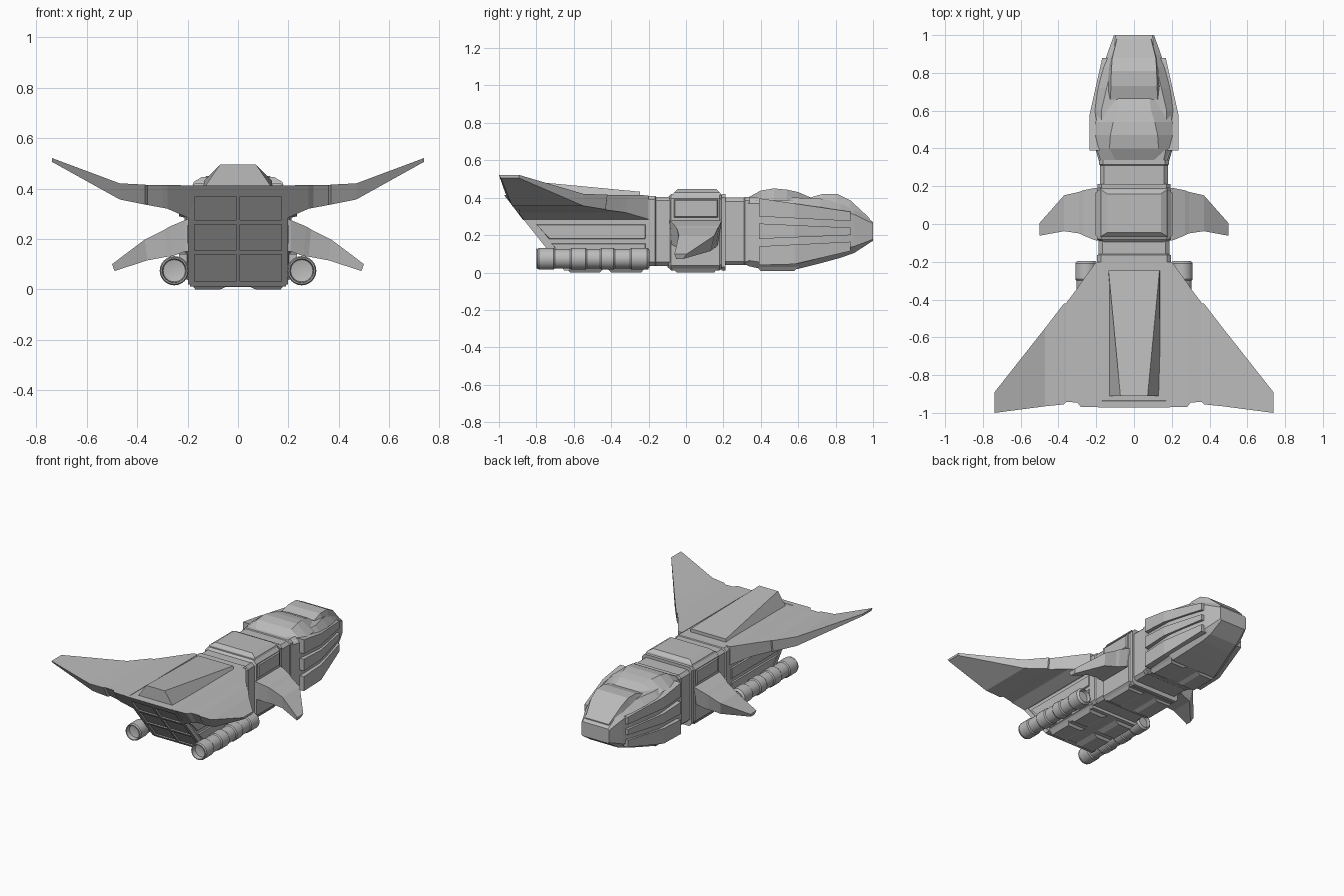
import bpy, bmesh, math
from mathutils import Vector

if "Cube" in bpy.data.objects:
    bpy.data.objects.remove(bpy.data.objects["Cube"])

grey = bpy.data.materials.new("hull_grey")
grey.diffuse_color = (0.5, 0.5, 0.5, 1)
grey.use_nodes = True
grey.node_tree.nodes["Principled BSDF"].inputs["Base Color"].default_value = grey.diffuse_color


def finish(name, bm):
    bmesh.ops.recalc_face_normals(bm, faces=bm.faces)
    me = bpy.data.meshes.new(name)
    bm.to_mesh(me)
    bm.free()
    me.materials.append(grey)
    ob = bpy.data.objects.new(name, me)
    bpy.context.collection.objects.link(ob)
    return ob


def loft(name, rings, both=False):
    """Skin a row of equal-length point rings, optionally mirrored in x."""
    bm = bmesh.new()
    for s in ((1, -1) if both else (1,)):
        rows = [[bm.verts.new((s * x, y, z)) for x, y, z in r] for r in rings]
        n = len(rows[0])
        for a, b in zip(rows, rows[1:]):
            for i in range(n):
                j = (i + 1) % n
                bm.faces.new((a[i], a[j], b[j], b[i]))
        bm.faces.new(rows[0])
        bm.faces.new(rows[-1])
    return finish(name, bm)


def octagon(y, w, z0, z1, c):
    """Chamfered rectangle across the hull."""
    return [(w, y, z0 + c), (w, y, z1 - c), (w - c, y, z1), (c - w, y, z1),
            (-w, y, z1 - c), (-w, y, z0 + c), (c - w, y, z0), (w - c, y, z0)]


def trapezoid(y, wb, wt, z0, z1):
    return [(-wb, y, z0), (-wt, y, z1), (wt, y, z1), (wb, y, z0)]


def flat_rect(x0, x1, y0, y1, z):
    return [(x0, y0, z), (x1, y0, z), (x1, y1, z), (x0, y1, z)]


def side_rect(x, y0, y1, z0, z1):
    return [(x, y0, z0), (x, y1, z0), (x, y1, z1), (x, y0, z1)]


# Necks between the hull blocks
loft("rear_neck", [octagon(y, w, .035, z, .02) for y, w, z in
                   ((-.22, .195, .41), (-.165, .195, .41), (-.16, .188, .405), (-.08, .188, .405))])
loft("front_neck", [octagon(y, w, .04, z, .02) for y, w, z in
                    ((.18, .18, .40), (.31, .18, .40), (.315, .185, .405), (.34, .185, .405))])

# Middle block with lip, roof hatch and side panels
block = ((-.10, .17, .03, .40, .02), (-.08, .197, .012, .42, .025),
         (.18, .197, .012, .42, .025), (.19, .19, .02, .415, .025))
loft("middle_block", [octagon(*r) for r in block])
loft("middle_lip", [octagon(y, .192, .01, .42, .02) for y in (.19, .212)])
loft("roof_hatch", [flat_rect(-.18, .18, -.07, .188, .415), flat_rect(-.175, .175, -.065, .182, .427),
                    flat_rect(-.142, .142, -.045, .16, .447)])
loft("middle_side_panel", [side_rect(.19, -.07, .175, .29, .395),
                           side_rect(.205, -.06, .165, .30, .385)], True)

# Nose
nose = ((.33, .185, .035, .40, .03), (.40, .205, .02, .405, .035),
        (.60, .213, .02, .40, .04), (.72, .19, .05, .395, .045), (.83, .163, .08, .375, .045),
        (.90, .142, .105, .345, .035), (1.0, .106, .17, .27, .008))
loft("nose", [octagon(*r) for r in nose])

# Canopy and hood
canopy = ((.32, .17, .09, .39, .395), (.40, .20, .13, .385, .438), (.47, .205, .125, .385, .45),
          (.54, .205, .11, .385, .443), (.60, .18, .09, .38, .43), (.68, .13, .08, .38, .395))
loft("canopy", [trapezoid(*r) for r in canopy])
hood = ((.66, .155, .125, .36, .40), (.73, .15, .122, .36, .42), (.81, .14, .12, .34, .42),
        (.88, .128, .115, .30, .385), (.98, .098, .09, .26, .292))
loft("hood", [trapezoid(*r) for r in hood])

# Three tapering armour strips on each side of the nose
for i, (a0, a1, b0, b1) in enumerate(((.30, .397, .275, .325), (.18, .262, .20, .24), (.04, .14, .115, .165))):
    rings = []
    for y, xi, xo, t in ((.39, .17, .235, 0), (.58, .19, .235, .39), (.88, .12, .168, 1)):
        z0, z1 = a0 + (b0 - a0) * t, a1 + (b1 - a1) * t
        if i == 2 and t == .39:
            z0 = .045
        rings.append([(xi, y, z0), (xo, y, z0), (xo, y, z1), (xi, y, z1)])
    loft("nose_strip_%d" % (i + 1), rings, True)


# Rear hull with slanted stern
def stern(z, out=0):
    return -.955 + (.41 - z) * .8 - out


def hull_side(x, c):
    return [(x, -.2, .015 + c), (x, -.2, .41), (x, stern(.41), .41), (x, stern(.015 + c), .015 + c)]


loft("rear_hull", [hull_side(x, c) for x, c in ((-.192, .02), (-.175, 0), (.175, 0), (.192, .02))])


# Stern grille bars
def bar(name, x0, x1, z0, z1, both=False):
    loft(name, [[(x, stern(z0, -.02), z0), (x, stern(z0, .015), z0),
                 (x, stern(z1, .015), z1), (x, stern(z1, -.02), z1)] for x in (x0, x1)], both)


for z0, z1 in ((.012, .032), (.138, .154), (.258, .276), (.368, .412)):
    bar("stern_crossbar", -.19, .19, z0, z1)
bar("stern_centre_post", -.008, .008, .02, .40)
bar("stern_side_post", .172, .198, .02, .41, True)

# Rear hull side panels
for z0, z1 in ((.175, .262), (.03, .16)):
    loft("rear_side_panel", [[(x, -.21 - d, z0 + d), (x, -.21 - d, z1 - d),
                              (x, stern(z1) + .03 + d, z1 - d), (x, stern(z0) + .03 + d, z0 + d)]
                             for x, d in ((.18, 0), (.201, .008))], True)

# Belly plates
for y0, y1 in ((-.64, -.44), (-.42, -.22), (-.07, .17), (.38, .60)):
    zt = 0 if y1 < .3 else .008
    loft("belly_plate", [flat_rect(.02, .185, y0, y1, zt + .022),
                         flat_rect(.07, .17, y0 + .02, y1 - .02, zt)], True)

# Dorsal ridge
loft("dorsal_ridge", [trapezoid(-.245, .137, .135, .40, .432), trapezoid(-.91, .137, .072, .40, .495)])

# Main wings: x, leading bottom and top, trailing top and bottom, heights
wing = [(.17, -.2, -.2, -.97, -.87, .28, .413), (.20, -.2, -.2, -.97, -.87, .285, .413),
        (.28, -.32, -.31, -.97, -.895, .32, .414), (.30, -.345, -.34, -.945, -.89, .324, .414),
        (.36, -.43, -.42, -.942, -.89, .335, .414), (.37, -.43, -.42, -.955, -.91, .337, .416),
        (.47, -.55, -.55, -.965, -.93, .357, .421), (.738, -.895, -.89, -1.0, -.99, .506, .521)]
loft("main_wing", [[(x, a, z0), (x, b, z1), (x, c, z1), (x, d, z0)]
                   for x, a, b, c, d, z0, z1 in wing], True)

# Small fins on the middle block
fin = [(.18, -.09, .19, .15, .285), (.21, -.085, .19, .15, .275), (.27, -.06, .178, .132, .25),
       (.29, -.05, .17, .13, .238), (.37, -.038, .152, .115, .198), (.50, -.062, .005, .073, .10)]
rings = []
for x, y0, y1, z0, z1 in fin:
    xb = x - .01 * (x > .25)
    rings.append([(xb, y0 + .01, z0), (x, y0, z1), (x, y1, z1), (xb, y1 - .02, z0)])
loft("small_fin", rings, True)

# Engines: turned profile (radius, y), hollow at the rear
profile = [(.0, -.76), (.044, -.77), (.048, -.80), (.054, -.80)]
for y0, y1 in ((-.795, -.70), (-.62, -.53), (-.46, -.38), (-.30, -.20)):
    profile += [(.052, y0), (.058, y0 + .008), (.058, y1 - .008), (.052, y1)]
profile += [(.045, -.195), (.042, -.22), (.0, -.22)]
for side, sx in (("right", 1), ("left", -1)):
    bm = bmesh.new()
    vs = [bm.verts.new((sx * .253 + r, y, .074)) for r, y in profile]
    es = [bm.edges.new(p) for p in zip(vs, vs[1:])]
    bmesh.ops.spin(bm, geom=vs + es, cent=Vector((sx * .253, 0, .074)), axis=Vector((0, 1, 0)),
                   angle=2 * math.pi, steps=24)
    bmesh.ops.remove_doubles(bm, verts=bm.verts, dist=1e-5)
    ob = finish("engine_" + side, bm)
    bpy.ops.object.select_all(action='DESELECT')
    ob.select_set(True)
    bpy.context.view_layer.objects.active = ob
    bpy.ops.object.shade_smooth_by_angle(angle=math.radians(25))

# Engine mounts
for y in (-.58, -.30):
    loft("engine_mount", [side_rect(x, y - .05, y + .05, .05, .10) for x in (.17, .23)], True)
